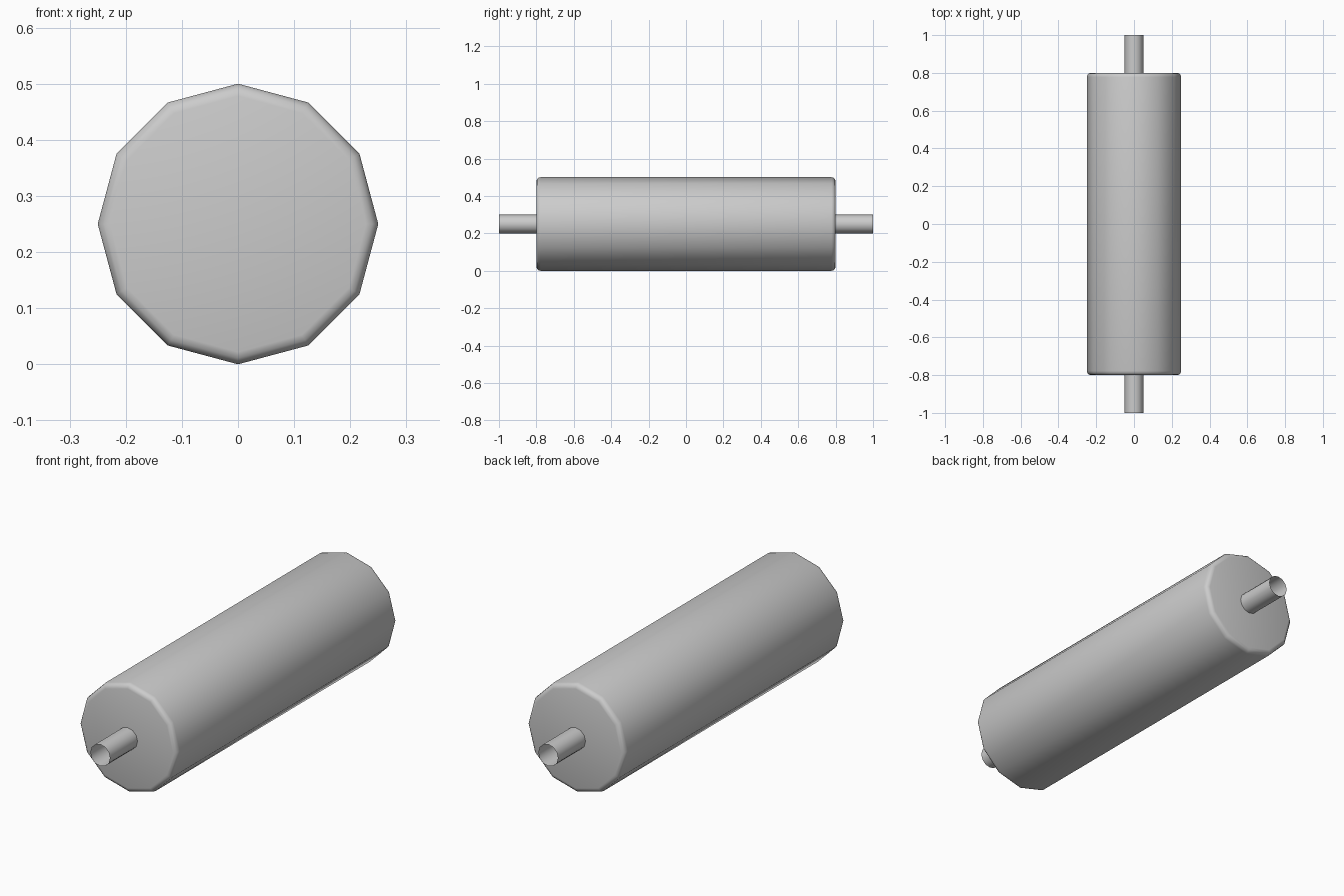
import bpy, bmesh
from math import sin, cos, pi

if "Cube" in bpy.data.objects:
    bpy.data.objects.remove(bpy.data.objects["Cube"])

AXIS_Z = 0.25


def lathe(name, profile, sides, capped):
    """Revolve (radius, y) points around the roller axis."""
    bm = bmesh.new()
    rings = [[bm.verts.new((r * cos(2 * pi * i / sides), y, AXIS_Z + r * sin(2 * pi * i / sides)))
              for i in range(sides)] for r, y in profile]
    for a, b in zip(rings, rings[1:]):
        for i in range(sides):
            j = (i + 1) % sides
            bm.faces.new((a[i], a[j], b[j], b[i]))
    if capped:
        bm.faces.new(rings[0])
        bm.faces.new(rings[-1])
    bmesh.ops.recalc_face_normals(bm, faces=bm.faces)
    for f in bm.faces:
        f.smooth = True
    me = bpy.data.meshes.new(name)
    bm.to_mesh(me)
    bm.free()
    ob = bpy.data.objects.new(name, me)
    bpy.context.collection.objects.link(ob)
    return ob


# Roller body: twelve sides with rounded end rims
R, HALF, BEVEL, STEPS = 0.25, 0.8, 0.022, 3
rim = [(R - BEVEL + BEVEL * sin(pi / 2 * k / STEPS), HALF - BEVEL + BEVEL * cos(pi / 2 * k / STEPS))
       for k in range(STEPS + 1)]
lathe("roller_body", [(r, -y) for r, y in rim] + rim[::-1], 12, True)

# Axle stubs: open-ended tubes
for name, s in (("front_axle", -1), ("back_axle", 1)):
    lathe(name, [(0.05, s * 0.79), (0.05, s * 1.0)], 12, False)
